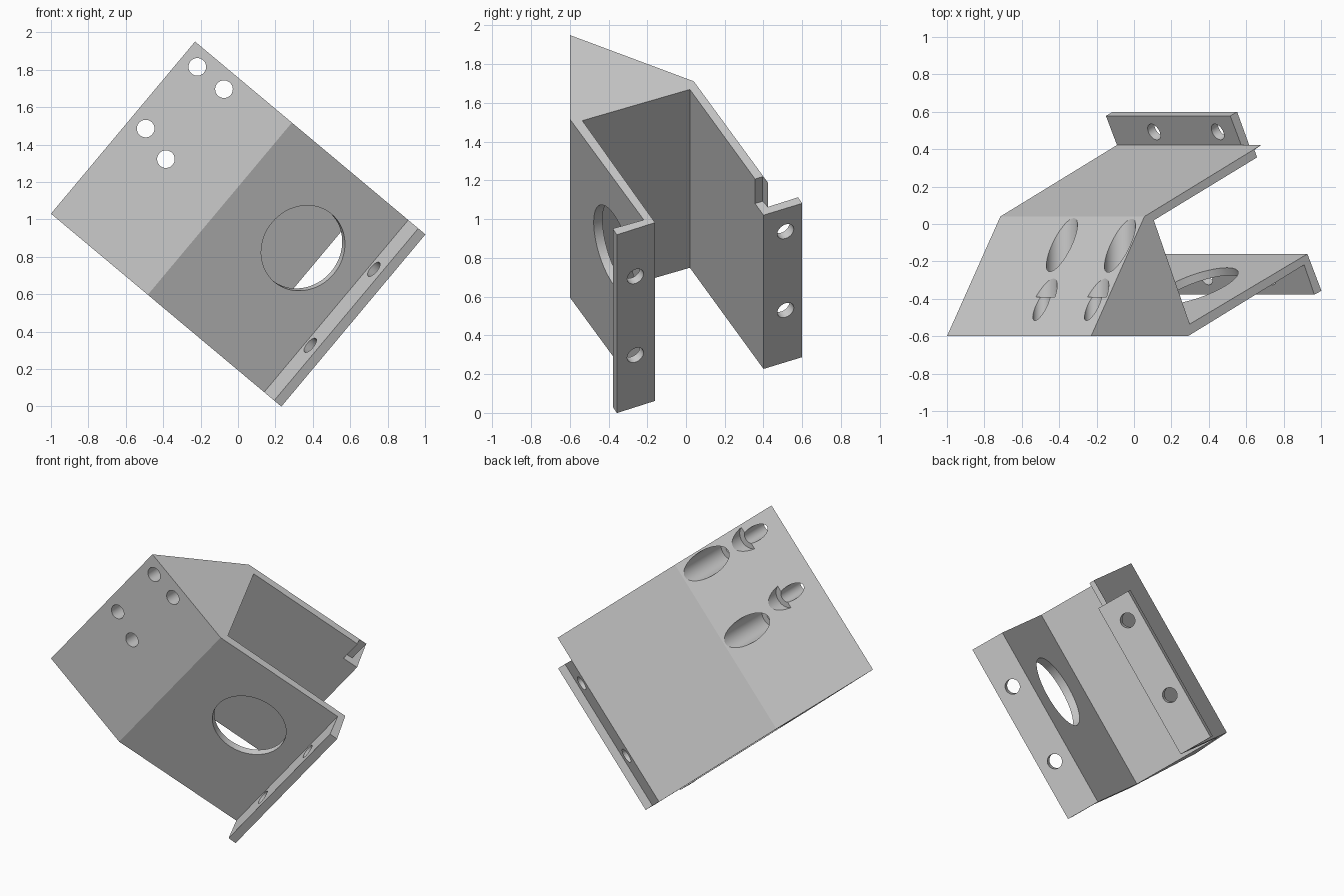
import bpy
import bmesh
import math
from mathutils import Matrix, Vector

cube = bpy.data.objects.get("Cube")
if cube:
    bpy.data.objects.remove(cube, do_unlink=True)

# Single bare metal colour
metal = bpy.data.materials.new("light_grey_metal")
metal.use_nodes = True
GREY = (0.6, 0.6, 0.6, 1)
metal.diffuse_color = GREY
metal.node_tree.nodes["Principled BSDF"].inputs["Base Color"].default_value = GREY

# Tilted frame of the bracket: across, depth, along the extrusion
ACROSS = Vector((0.767, 0, -0.642))
DEPTH = Vector((0, 1, 0))
ALONG = Vector((0.642, 0, 0.767))
FRAME = Matrix((ACROSS, DEPTH, ALONG)).transposed().to_4x4()
FRAME.translation = (-1, 0, 1.03)
LENGTH = 1.2


def add_object(name, bm):
    bmesh.ops.recalc_face_normals(bm, faces=bm.faces)
    bm.transform(FRAME)
    mesh = bpy.data.meshes.new(name)
    bm.to_mesh(mesh)
    bm.free()
    mesh.materials.append(metal)
    obj = bpy.data.objects.new(name, mesh)
    bpy.context.collection.objects.link(obj)
    return obj


def prism(name, profile, low, high):
    bm = bmesh.new()
    face = bm.faces.new([bm.verts.new((s, y, low)) for s, y in profile])
    top = bmesh.ops.extrude_face_region(bm, geom=[face])["geom"]
    verts = [v for v in top if isinstance(v, bmesh.types.BMVert)]
    bmesh.ops.translate(bm, verts=verts, vec=(0, 0, high - low))
    return add_object(name, bm)


def drill(name, centre, axis, radius, depth):
    bm = bmesh.new()
    turn = Vector(axis).to_track_quat("Z", "Y").to_matrix().to_4x4()
    bmesh.ops.create_cone(bm, cap_ends=True, segments=64, radius1=radius,
                          radius2=radius, depth=depth,
                          matrix=Matrix.Translation(centre) @ turn)
    return add_object(name, bm)


# Bracket: solid wedge with two parallel arms, each ending in a flange
bracket = prism("bracket", [
    (0, -0.6), (0.675, -0.6), (1.486, -0.218), (1.556, -0.378),
    (1.606, -0.357), (1.508, -0.16), (0.688, -0.535), (0.4375, 0.02),
    (1.251, 0.4), (1.156, 0.6), (1.108, 0.578), (1.185, 0.422), (0.372, 0.04),
], 0, LENGTH)

# Relief notch at the upper end of the rear flange
cutters = [prism("flange_notch", [
    (1.177, 0.315), (1.139, 0.396), (1.185, 0.422), (1.08, 0.445),
    (1.05, 0.7), (1.3, 0.7), (1.4, 0.315),
], 1.035, 1.3)]

# Large opening through the front arm
arm_axis = (0.425, -0.905, 0)
cutters.append(drill("arm_opening", (1.163, -0.4, 0.724), arm_axis, 0.237, 0.3))

# Two bolt holes in each flange
flange_axis = (0.905, 0.425, 0)
for s, y in ((1.54, -0.27), (1.18, 0.506)):
    for along in (0.35, 0.88):
        cutters.append(drill("flange_hole", (s, y, along), flange_axis, 0.047, 0.2))

# Counterbored holes through the wedge, floor of the bores at one depth
FLOOR = -0.39
for s, along in ((0.096, 1.104), (0.282, 1.104), (0.096, 0.674), (0.284, 0.618)):
    cutters.append(drill("wedge_hole", (s, -0.3, along), DEPTH, 0.047, 1.2))
    cutters.append(drill("counterbore", (s, FLOOR + 0.4, along), DEPTH, 0.083, 0.8))

for cutter in cutters:
    cutter.hide_render = True
    cut = bracket.modifiers.new(cutter.name, "BOOLEAN")
    cut.operation = "DIFFERENCE"
    cut.solver = "EXACT"
    cut.object = cutter

# Bake the cuts and drop the cutters
graph = bpy.context.evaluated_depsgraph_get()
baked = bpy.data.meshes.new_from_object(bracket.evaluated_get(graph))
bracket.modifiers.clear()
bracket.data = baked
baked.materials.clear()
baked.materials.append(metal)
for cutter in cutters:
    bpy.data.objects.remove(cutter, do_unlink=True)

# Smooth bores, every fold of the bracket stays sharp
bpy.ops.object.select_all(action="DESELECT")
bracket.select_set(True)
bpy.context.view_layer.objects.active = bracket
bpy.ops.object.shade_smooth_by_angle(angle=math.radians(12))
